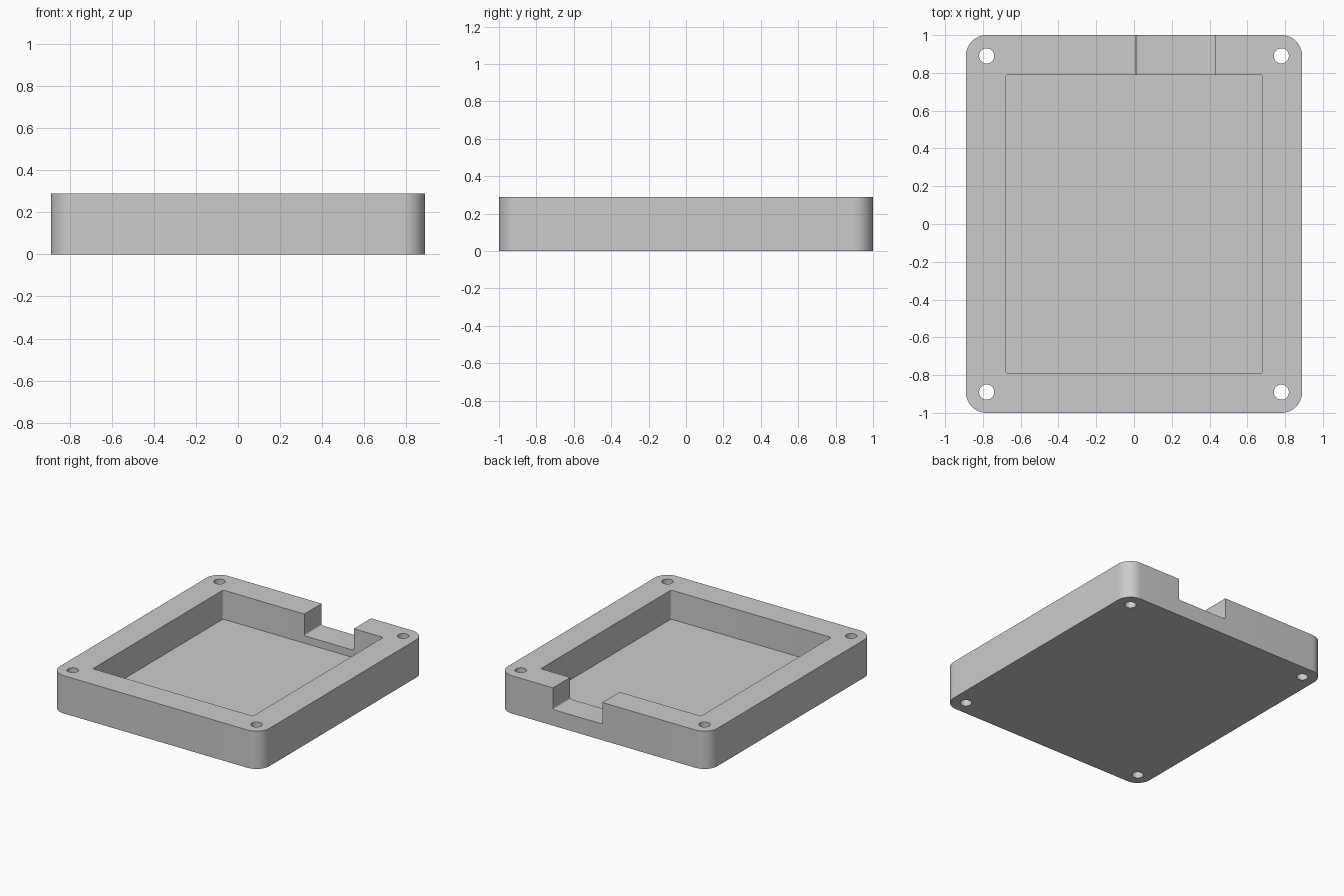
import bpy, bmesh, math

cube = bpy.data.objects.get("Cube")
if cube:
    bpy.data.objects.remove(cube, do_unlink=True)

HALF_X, HALF_Y, HEIGHT = 0.89, 1.0, 0.29
FLOOR, NOTCH_FLOOR = 0.067, 0.124

grey = bpy.data.materials.new("light_grey")
grey.use_nodes = True
colour = (0.6, 0.6, 0.6, 1)
grey.diffuse_color = colour
grey.node_tree.nodes["Principled BSDF"].inputs["Base Color"].default_value = colour


def add_object(name, bm):
    bmesh.ops.recalc_face_normals(bm, faces=bm.faces)
    mesh = bpy.data.meshes.new(name)
    bm.to_mesh(mesh)
    bm.free()
    mesh.materials.append(grey)
    obj = bpy.data.objects.new(name, mesh)
    bpy.context.collection.objects.link(obj)
    return obj


def rounded_box(name, low, high, axis, radius, segments):
    """Box whose edges parallel to the given axis are rounded."""
    bm = bmesh.new()
    bmesh.ops.create_cube(bm, size=1)
    for v in bm.verts:
        v.co = [low[i] if v.co[i] < 0 else high[i] for i in range(3)]
    edges = [e for e in bm.edges
             if abs((e.verts[0].co - e.verts[1].co).normalized()[axis]) > 0.9]
    bmesh.ops.bevel(bm, geom=edges, offset=radius, segments=segments,
                    profile=0.5, affect='EDGES')
    return add_object(name, bm)


def cylinder(name, x, y, radius):
    bm = bmesh.new()
    bmesh.ops.create_cone(bm, cap_ends=True, segments=48, radius1=radius,
                          radius2=radius, depth=1)
    bmesh.ops.translate(bm, vec=(x, y, HEIGHT / 2), verts=bm.verts)
    return add_object(name, bm)


# Solid tray body with rounded corners
tray = rounded_box("enclosure_tray", (-HALF_X, -HALF_Y, 0),
                   (HALF_X, HALF_Y, HEIGHT), 2, 0.11, 16)

# Cutters: main pocket, cable notch in the back wall, four screw holes
cutters = [
    rounded_box("pocket_cutter", (-0.68, -0.79, FLOOR), (0.68, 0.79, 0.5), 2, 0.011, 4),
    rounded_box("notch_cutter", (0.01, 0.6, NOTCH_FLOOR), (0.43, 1.2, 0.5), 1, 0.011, 4),
]
for sx in (-1, 1):
    for sy in (-1, 1):
        cutters.append(cylinder("screw_hole_cutter", sx * 0.78, sy * 0.89, 0.04))

for cutter in cutters:
    cutter.hide_render = True
    mod = tray.modifiers.new(cutter.name, 'BOOLEAN')
    mod.operation = 'DIFFERENCE'
    mod.solver = 'EXACT'
    mod.object = cutter

# Bake the cuts and remove the cutters
depsgraph = bpy.context.evaluated_depsgraph_get()
baked = bpy.data.meshes.new_from_object(tray.evaluated_get(depsgraph))
tray.modifiers.clear()
tray.data = baked
baked.name = "enclosure_tray"
for cutter in cutters:
    bpy.data.objects.remove(cutter, do_unlink=True)

# Smooth the rounded walls, keep the rims sharp
bpy.ops.object.select_all(action='DESELECT')
tray.select_set(True)
bpy.context.view_layer.objects.active = tray
bpy.ops.object.shade_smooth_by_angle(angle=math.radians(30))
